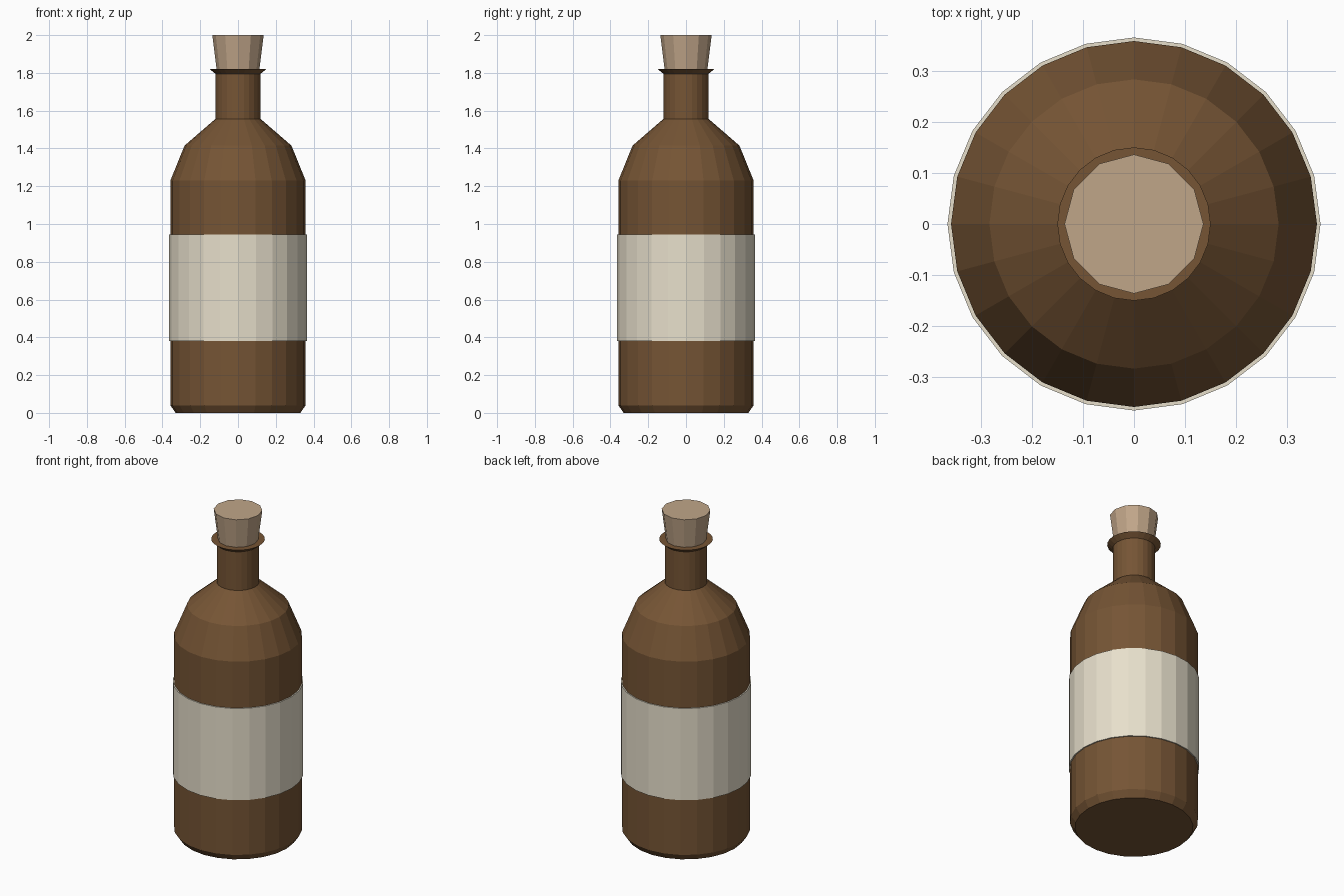
import bpy, bmesh
from math import cos, sin, tau

if "Cube" in bpy.data.objects:
    bpy.data.objects.remove(bpy.data.objects["Cube"])


def material(name, color):
    m = bpy.data.materials.new(name)
    m.diffuse_color = (*color, 1)
    m.use_nodes = True
    m.node_tree.nodes["Principled BSDF"].inputs["Base Color"].default_value = m.diffuse_color
    return m


def lathe(name, profile, sides, mat):
    """Capped, flat-shaded solid turned around z from (radius, height) points."""
    bm = bmesh.new()
    rings = [[bm.verts.new((r * cos(tau * i / sides), r * sin(tau * i / sides), z))
              for i in range(sides)] for r, z in profile]
    for low, high in zip(rings, rings[1:]):
        for i in range(sides):
            j = (i + 1) % sides
            bm.faces.new((low[i], low[j], high[j], high[i]))
    bm.faces.new(rings[0][::-1])
    bm.faces.new(rings[-1])
    mesh = bpy.data.meshes.new(name)
    bm.to_mesh(mesh)
    bm.free()
    mesh.materials.append(mat)
    ob = bpy.data.objects.new(name, mesh)
    bpy.context.collection.objects.link(ob)
    return ob


brown = material("brown_glass", (0.18, 0.09, 0.035))
paper = material("paper", (0.80, 0.74, 0.60))
cork = material("cork", (0.53, 0.38, 0.25))

# Bottle body: chamfered foot, two-step shoulder, neck and flared lip
lathe("bottle", [(0.33, 0), (0.358, 0.04), (0.358, 1.23), (0.283, 1.415),
                 (0.119, 1.557), (0.119, 1.795), (0.15, 1.82)], 24, brown)

# Paper label wrapped around the body
lathe("label", [(0.365, 0.38), (0.365, 0.945)], 24, paper)

# Tapered stopper
lathe("stopper", [(0.112, 1.81), (0.136, 2.0)], 12, cork)
